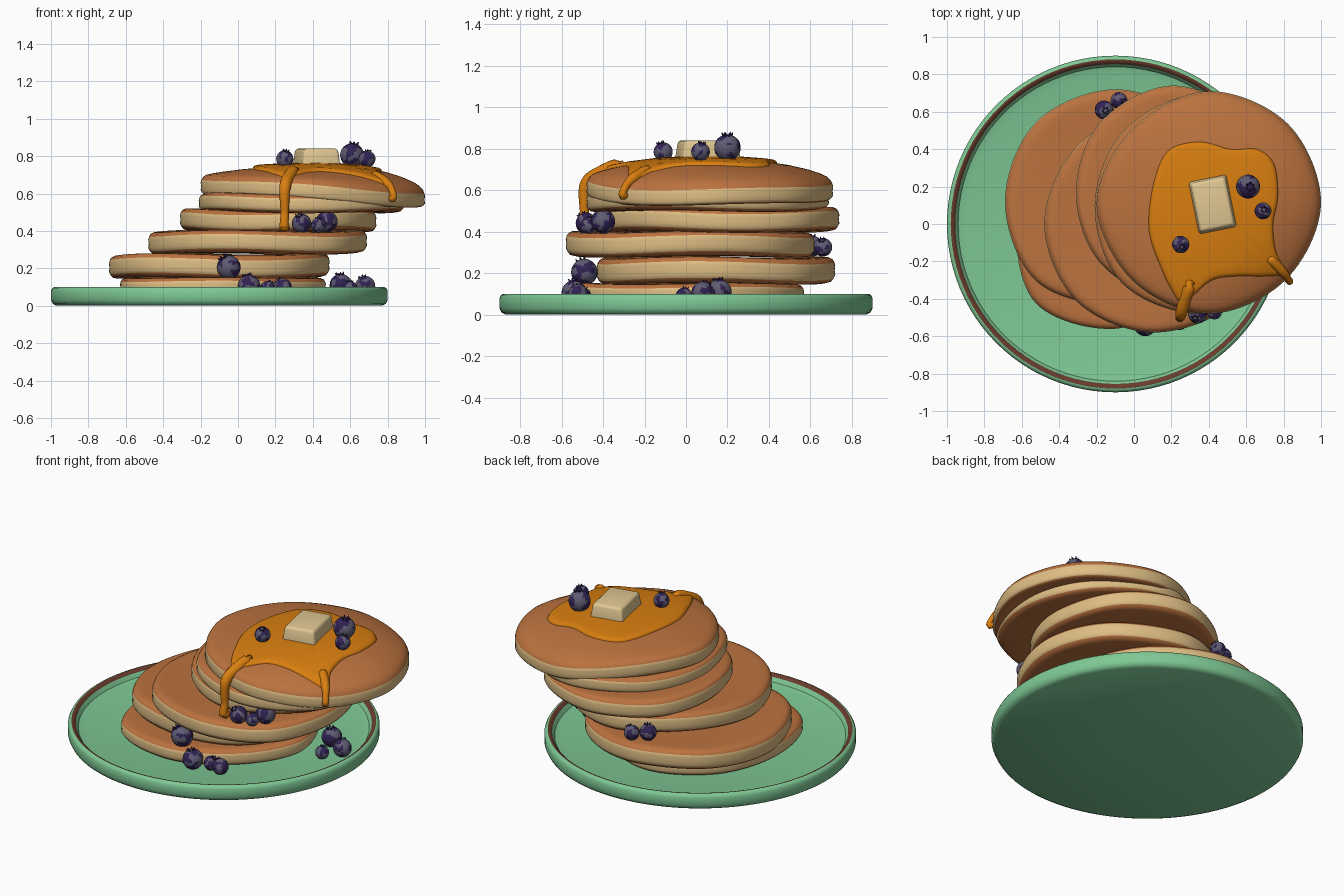
import bpy, bmesh, math, random
from math import sin, cos, pi, tau
from mathutils import Vector, Matrix, noise
from mathutils.bvhtree import BVHTree

if "Cube" in bpy.data.objects:
    bpy.data.objects.remove(bpy.data.objects["Cube"])
random.seed(4)


def material(name, r, g, b):
    m = bpy.data.materials.new(name)
    m.use_nodes = True
    m.diffuse_color = (r, g, b, 1)
    m.node_tree.nodes["Principled BSDF"].inputs["Base Color"].default_value = (r, g, b, 1)
    return m


GREEN = material("plate green", 0.21, 0.58, 0.30)
RIM = material("rim brown", 0.14, 0.045, 0.026)
CRUST = material("griddled brown", 0.50, 0.17, 0.05)
BATTER = material("batter cream", 0.73, 0.51, 0.23)
SYRUP = material("syrup amber", 0.69, 0.21, 0.005)
BUTTER = material("butter yellow", 0.76, 0.58, 0.29)
BLOOM = material("berry grey blue", 0.115, 0.105, 0.17)
SKIN = material("berry purple", 0.03, 0.016, 0.085)


def finish(name, bm, mats, angle=40):
    """Turn a bmesh into a smooth shaded object."""
    bmesh.ops.recalc_face_normals(bm, faces=bm.faces)
    mesh = bpy.data.meshes.new(name)
    bm.to_mesh(mesh)
    bm.free()
    for m in mats:
        mesh.materials.append(m)
    ob = bpy.data.objects.new(name, mesh)
    bpy.context.collection.objects.link(ob)
    bpy.ops.object.select_all(action="DESELECT")
    ob.select_set(True)
    bpy.context.view_layer.objects.active = ob
    bpy.ops.object.shade_smooth_by_angle(angle=math.radians(angle))
    return ob


def smooth_loop(pts, steps):
    """Closed Catmull-Rom curve through the points."""
    out, n = [], len(pts)
    for i in range(n):
        a, b, c, d = (pts[(i + k) % n] for k in (-1, 0, 1, 2))
        for s in range(steps):
            t = s / steps
            out.append(0.5 * (2 * b + (c - a) * t + (2 * a - 5 * b + 4 * c - d) * t * t
                              + (3 * b - a - 3 * c + d) * t ** 3))
    return out


def skin(rings, bands):
    """Bridge rings of points; bands gives the material of each gap."""
    bm = bmesh.new()
    vs = [[bm.verts.new(p) for p in ring] for ring in rings]
    n = len(vs[0])
    for k in range(len(vs) - 1):
        for i in range(n):
            j = (i + 1) % n
            f = bm.faces.new((vs[k][i], vs[k][j], vs[k + 1][j], vs[k + 1][i]))
            f.material_index = bands[k]
    bm.faces.new(vs[0][::-1]).material_index = bands[0]
    bm.faces.new(vs[-1]).material_index = bands[-1]
    return bm


# Plate: turned profile with a brown line inside the lip
plate_profile = [(0.1, 0), (0.87, 0), (0.89, 0.01), (0.9, 0.03), (0.9, 0.08), (0.892, 0.095),
                 (0.88, 0.1), (0.868, 0.098), (0.855, 0.085), (0.84, 0.06), (0.8, 0.05), (0.1, 0.05)]
plate_bands = [0] * 6 + [1, 1] + [0] * 3
finish("plate", skin([[Vector((-0.1 + r * cos(tau * i / 96), r * sin(tau * i / 96), z))
                       for i in range(96)] for r, z in plate_profile], plate_bands), [GREEN, RIM])

# Pancakes: soft discs with browned top and bottom and a pale side
cake_profile = [(0.05, 0), (0.6, 0), (0.92, 0), (0.965, 0.05), (0.985, 0.16), (1.0, 0.3), (0.995, 0.48),
                (1.0, 0.66), (0.992, 0.8), (0.978, 0.91), (0.95, 0.98), (0.9, 1), (0.8, 1),
                (0.65, 1), (0.45, 1), (0.25, 1), (0.05, 1)]
cake_bands = [0] * 4 + [1] * 4 + [0] * 8


def pancake(name, cx, cy, radii, z0, thick, dome=0.0, droop=0.0, wave=0.008, phase=0.0):
    ctrl = [Vector((r * cos(tau * i / 8), r * sin(tau * i / 8), 0)) for i, r in enumerate(radii)]
    edge = smooth_loop(ctrl, 12)
    rings = []
    for f, t in cake_profile:
        ring = []
        for p in edge:
            a = math.atan2(p.y, p.x)
            z = z0 + thick * t + dome * t * (1 - f * f)
            z += f ** 4 * (wave * sin(3 * a + phase) - droop * (1 + cos(a)))
            ring.append(Vector((cx + p.x * f, cy + p.y * f, z)))
        rings.append(ring)
    bm = skin(rings, cake_bands)
    tree = BVHTree.FromBMesh(bm)
    finish(name, bm, [CRUST, BATTER], 60)
    return tree


pancake("pancake_1", -0.1, 0, [0.57, 0.55, 0.57, 0.55, 0.53, 0.6, 0.56, 0.52], 0.05, 0.1, wave=0.004)
pancake("pancake_2", -0.1, 0.12, [0.59, 0.6, 0.6, 0.6, 0.59, 0.6, 0.55, 0.57], 0.15, 0.125, phase=2)
pancake("pancake_3", 0.1, 0, [0.59, 0.61, 0.62, 0.58, 0.58, 0.58, 0.58, 0.6], 0.28, 0.12, phase=1)
pancake("pancake_4", 0.2, 0.16, [0.54, 0.57, 0.58, 0.54, 0.51, 0.53, 0.56, 0.55], 0.4, 0.115, phase=4)
pancake("pancake_5", 0.34, 0.1, [0.55, 0.56, 0.59, 0.56, 0.55, 0.58, 0.58, 0.6], 0.5, 0.1, phase=3)
top = pancake("pancake_6", 0.4, 0.11, [0.6, 0.6, 0.6, 0.57, 0.6, 0.58, 0.59, 0.58], 0.59, 0.11,
              dome=0.05, droop=0.04, phase=0.5)

# Syrup pool laid over the top pancake
pool = [(0.1, 0.2), (0.18, 0.39), (0.35, 0.44), (0.52, 0.4), (0.66, 0.4), (0.75, 0.32), (0.77, 0.15),
        (0.745, 0), (0.76, -0.15), (0.81, -0.26), (0.7, -0.28), (0.55, -0.28), (0.42, -0.3),
        (0.32, -0.38), (0.26, -0.43), (0.21, -0.37), (0.15, -0.25), (0.08, -0.04)]
heart = Vector((0.43, 0.1, 0))
edge = smooth_loop([Vector((x, y, 0)) for x, y in pool], 6)
rings = []
for f, lift in [(1, -0.008), (0.995, 0.005), (0.975, 0.013), (0.94, 0.016), (0.85, 0.016),
                (0.7, 0.016), (0.5, 0.016), (0.3, 0.016), (0.1, 0.016)]:
    ring = []
    for p in edge:
        q = heart + (p - heart) * f
        hit = top.ray_cast(Vector((q.x, q.y, 2)), Vector((0, 0, -1)))[0]
        ring.append(Vector((q.x, q.y, (hit.z if hit else 0.65) + lift)))
    rings.append(ring)
finish("syrup_pool", skin(rings, [0] * 8), [SYRUP], 70)


# Syrup drips: tapered tubes ending in a drop
def drip(name, path):
    bm = bmesh.new()
    pts = [Vector(p[:3]) for p in path]
    # Smooth the open path by sampling only its inner spans
    full = smooth_loop(pts, 6)[:6 * (len(pts) - 1) + 1]
    rad = [path[min(k // 6, len(path) - 1)][3] * (1 - k % 6 / 6)
           + path[min(k // 6 + 1, len(path) - 1)][3] * (k % 6 / 6) for k in range(len(full))]
    tube = []
    for k, p in enumerate(full):
        d = (full[min(k + 1, len(full) - 1)] - full[max(k - 1, 0)]).normalized()
        u = d.cross(Vector((0.6, 0.8, 0))).normalized()
        w = d.cross(u)
        tube.append([p + rad[k] * (u * cos(tau * i / 14) + w * sin(tau * i / 14)) for i in range(14)])
    bm.free()
    bm = skin(tube, [0] * (len(tube) - 1))
    bmesh.ops.create_uvsphere(bm, u_segments=14, v_segments=10, radius=path[-1][3],
                              matrix=Matrix.Translation(pts[-1]))
    finish(name, bm, [SYRUP], 70)


drip("front_drip", [(0.3, -0.32, 0.705, 0.03), (0.265, -0.43, 0.675, 0.033), (0.25, -0.485, 0.62, 0.03),
                    (0.25, -0.49, 0.5, 0.022), (0.25, -0.485, 0.425, 0.027)])
drip("side_drip", [(0.73, -0.19, 0.69, 0.028), (0.79, -0.25, 0.66, 0.026), (0.822, -0.29, 0.62, 0.018),
                   (0.825, -0.3, 0.575, 0.02)])

# Butter pat: tapered rounded block
bm = bmesh.new()
bmesh.ops.create_cube(bm, size=1, matrix=Matrix.Diagonal((0.21, 0.29, 0.1, 1)))
for v in bm.verts:
    if v.co.z > 0:
        v.co.x *= 0.88
        v.co.y *= 0.9
bmesh.ops.bevel(bm, geom=bm.edges[:], offset=0.016, segments=3, affect="EDGES", profile=0.5)
bm.transform(Matrix.Translation((0.42, 0.105, 0.79)) @ Matrix.Rotation(0.2, 4, "Z"))
finish("butter_pat", bm, [BUTTER])


# Blueberries: mottled spheres with a small pointed crown
def berry(name, x, y, z, r):
    bm = bmesh.new()
    bmesh.ops.create_uvsphere(bm, u_segments=28, v_segments=18, radius=r)
    seed = Vector((x, y, z)) * 9
    for f in bm.faces:
        patch = noise.noise(f.calc_center_median() / r * 1.5 + seed)
        f.material_index = 1 if patch > 0.02 else 0
    old = set(bm.faces)
    for i in range(6):
        a = tau * i / 6
        place = Matrix.Translation((0.33 * r * cos(a), 0.33 * r * sin(a), r * 1.0))
        lean = Matrix.Rotation(a, 4, "Z") @ Matrix.Rotation(0.5, 4, "Y")
        bmesh.ops.create_cone(bm, cap_ends=True, segments=5, radius1=0.17 * r, radius2=0.02 * r,
                              depth=0.35 * r, matrix=place @ lean)
    for f in bm.faces:
        if f not in old:
            f.material_index = 1
    turn = Matrix.Rotation(random.uniform(0, tau), 4, "Z") @ Matrix.Rotation(random.uniform(0.1, 0.7), 4, "X")
    bm.transform(Matrix.Translation((x, y, z)) @ turn)
    finish(name, bm, [BLOOM, SKIN])


berries = {
    "top": [(0.61, 0.2, 0.805, 0.064), (0.69, 0.07, 0.785, 0.045), (0.25, -0.11, 0.785, 0.046)],
    "front": [(0.34, -0.48, 0.44, 0.052), (0.475, -0.4, 0.45, 0.058), (0.43, -0.47, 0.43, 0.04)],
    "back": [(-0.16, 0.61, 0.33, 0.05), (-0.08, 0.66, 0.325, 0.045)],
    "plate_front": [(-0.05, -0.49, 0.205, 0.064), (0.06, -0.54, 0.105, 0.06),
                    (0.16, -0.5, 0.09, 0.042), (0.24, -0.52, 0.098, 0.048)],
    "plate_side": [(0.55, 0.16, 0.11, 0.06), (0.68, 0.08, 0.105, 0.054), (0.6, -0.01, 0.09, 0.04)],
}
for group, items in berries.items():
    for i, spec in enumerate(items):
        berry(f"{group}_blueberry_{i + 1}", *spec)
